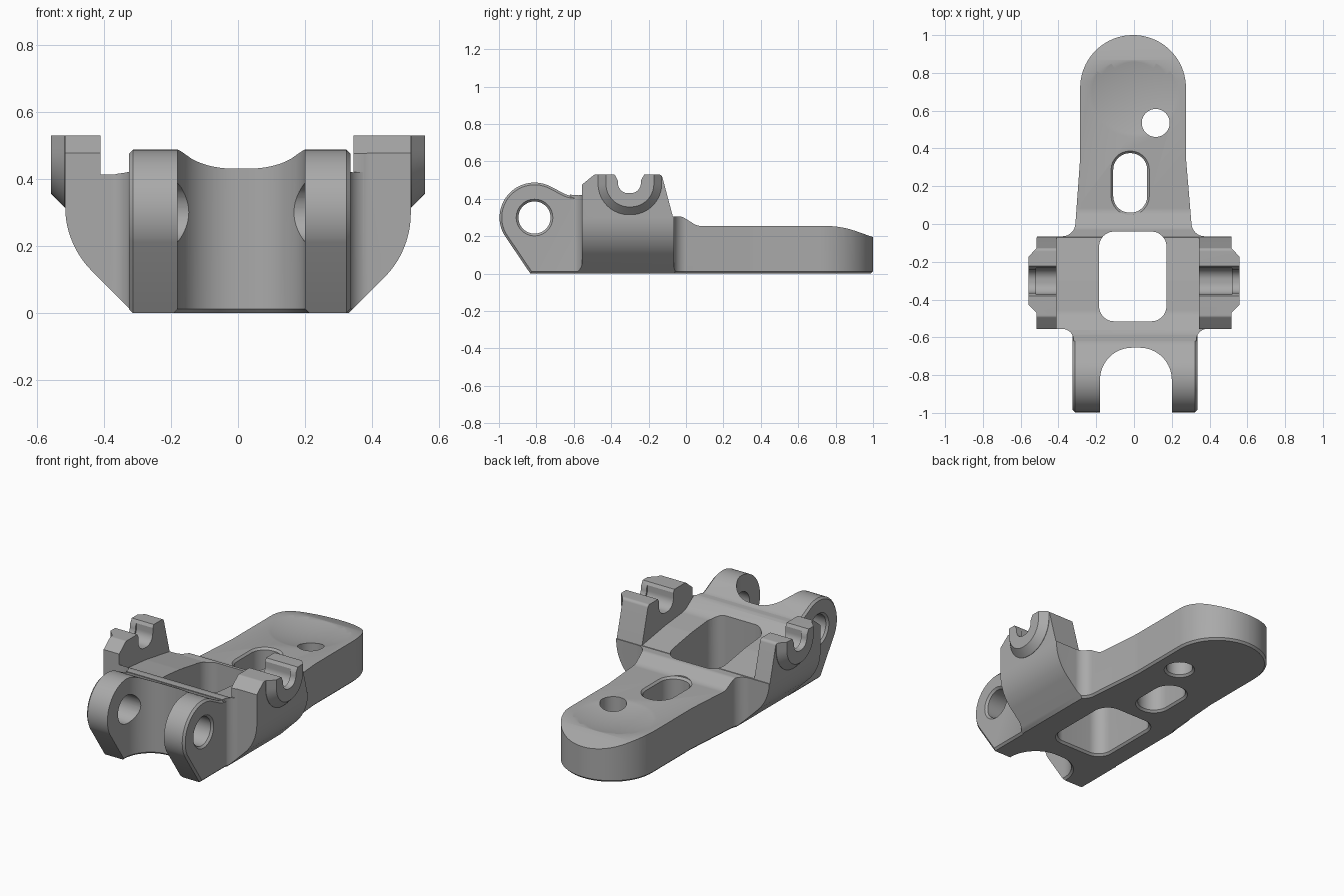
import bpy
import bmesh
from math import sin, cos, tan, radians
from mathutils import Vector

cube = bpy.data.objects.get("Cube")
if cube:
    bpy.data.objects.remove(cube, do_unlink=True)

grey = bpy.data.materials.new("machined_grey")
grey.use_nodes = True
grey.diffuse_color = (0.4, 0.4, 0.4, 1)
grey.node_tree.nodes["Principled BSDF"].inputs["Base Color"].default_value = (0.4, 0.4, 0.4, 1)


def fillet(corners, steps=12):
    """Polygon from (a, b) or (a, b, radius) corners."""
    pts = []
    for i, corner in enumerate(corners):
        b = Vector(corner[:2])
        if len(corner) == 2:
            new = [b]
        else:
            r = corner[2]
            u = (Vector(corners[i - 1][:2]) - b).normalized()
            v = (Vector(corners[(i + 1) % len(corners)][:2]) - b).normalized()
            half = u.angle(v) / 2
            centre = b + (u + v).normalized() * (r / sin(half))
            start, end = b + u * (r / tan(half)) - centre, b + v * (r / tan(half)) - centre
            new = [centre + start.slerp(end, k / steps).normalized() * r for k in range(steps + 1)]
        pts += [p for p in new if not pts or (p - pts[-1]).length > 1e-4]
    return pts


def circle(a, b, r, start=0, end=360, n=48):
    angles = [radians(start + (end - start) * k / n) for k in range(n)]
    return [Vector((a + r * cos(t), b + r * sin(t))) for t in angles]


def grow(pts, d):
    """Offset a counter-clockwise polygon outward by d."""
    out = []
    for i, p in enumerate(pts):
        e1 = (p - pts[i - 1]).normalized()
        e2 = (pts[(i + 1) % len(pts)] - p).normalized()
        n1, n2 = Vector((e1.y, -e1.x)), Vector((e2.y, -e2.x))
        out.append(p + (n1 + n2) * (d / (1 + n1.dot(n2))))
    return out


def prism(name, pts, axis, levels):
    """Stack the profile along an axis; each level is (position, offset)."""
    place = {"X": lambda p, h: (h, p.x, p.y),
             "Y": lambda p, h: (p.x, h, p.y),
             "Z": lambda p, h: (p.x, p.y, h)}[axis]
    bm = bmesh.new()
    rings = [[bm.verts.new(place(p, h)) for p in grow(pts, d)] for h, d in levels]
    n = len(pts)
    for low, high in zip(rings, rings[1:]):
        for i in range(n):
            j = (i + 1) % n
            bm.faces.new((low[i], low[j], high[j], high[i]))
    bm.faces.new(rings[0][::-1])
    bm.faces.new(rings[-1])
    bmesh.ops.recalc_face_normals(bm, faces=bm.faces)
    mesh = bpy.data.meshes.new(name)
    bm.to_mesh(mesh)
    bm.free()
    mesh.materials.append(grey)
    obj = bpy.data.objects.new(name, mesh)
    bpy.context.collection.objects.link(obj)
    return obj


def combine(target, tool, operation):
    mod = target.modifiers.new("boolean", "BOOLEAN")
    mod.operation, mod.solver, mod.object = operation, "EXACT", tool
    bpy.context.view_layer.objects.active = target
    bpy.ops.object.modifier_apply(modifier=mod.name)
    bpy.data.objects.remove(tool, do_unlink=True)


C = 0.012  # edge chamfer

# Plan outline: rounded tongue, flared waist and wings
plan = fillet([(-0.32, -0.62), (0.33, -0.62), (0.33, -0.555, 0.06), (0.6, -0.555),
               (0.6, -0.065), (0.31, -0.065, 0.07), (0.275, 0.35, 0.4), (0.275, 1, 0.279),
               (-0.285, 1, 0.279), (-0.285, 0.35, 0.4), (-0.315, -0.065, 0.07),
               (-0.6, -0.065), (-0.6, -0.555), (-0.32, -0.555, 0.06)], 20)
bracket = prism("clamp_bracket", plan, "Z", [(0, -C), (C, 0), (0.7, 0)])

# Rounded underside of the wings
hull = fillet([(-0.26, -0.05), (0.28, -0.05), (0.515, 0.185, 0.27), (0.515, 0.8),
               (-0.515, 0.8), (-0.515, 0.205, 0.27)], 20)
combine(bracket, prism("wing_hull", hull, "Y", [(-1.2, 0), (1.2, 0)]), "INTERSECT")

# Bevelled bosses on the outer wing faces
boss = fillet([(-0.47, 0.68), (-0.47, 0.315, 0.165), (-0.13, 0.315, 0.165), (-0.13, 0.68)], 16)
for side in (-1, 1):
    combine(bracket, prism("wing_boss", boss, "X",
                           [(side * 0.46, 0), (side * 0.517, 0), (side * 0.558, -0.042)]), "UNION")

# Side outline of tongue and wings
side_outline = fillet([(-0.7, -0.05), (1.1, -0.05), (1.1, 0.16), (0.83, 0.255, 0.5),
                       (0.06, 0.255, 0.08), (-0.02, 0.305, 0.04), (-0.07, 0.305),
                       (-0.13, 0.53, 0.02), (-0.49, 0.53, 0.02), (-0.557, 0.475),
                       (-0.557, 0.42), (-0.7, 0.425)])
combine(bracket, prism("side_outline", side_outline, "X", [(-0.9, 0), (0.9, 0)]), "INTERSECT")

# Saddle between the wings
saddle = fillet([(-0.66, 0.8), (-0.66, 0.435), (-0.56, 0.416), (-0.48, 0.362, 0.1),
                 (-0.3, 0.345, 0.3), (-0.06, 0.306), (0, 0.33), (0, 0.8)])
combine(bracket, prism("saddle_cutter", saddle, "X", [(-0.41, 0), (0.345, 0)]), "DIFFERENCE")

# Open bearing notches through the wings, wider inside
notch = fillet([(-0.41, 0.58), (-0.365, 0.5), (-0.36, 0.43, 0.055),
                (-0.245, 0.43, 0.055), (-0.24, 0.5), (-0.195, 0.58)])
combine(bracket, prism("notch_cutter", notch, "X", [(-0.8, 0), (0.8, 0)]), "DIFFERENCE")
seat = fillet([(-0.372, 0.6), (-0.372, 0.42, 0.06), (-0.233, 0.42, 0.06), (-0.233, 0.6)])
combine(bracket, prism("seat_cutter", seat, "X", [(-0.52, 0), (0.52, 0)]), "DIFFERENCE")

# Front fork with round ears
fork = fillet([(-0.832, 0), (-0.535, 0), (-0.535, 0.38), (-0.57, 0.41), (-0.635, 0.42, 0.1),
               (-0.717, 0.462)]) + circle(-0.81, 0.3, 0.187, 62, 213, 32)
combine(bracket, prism("front_fork", fork, "X",
                       [(-0.325, -C), (-0.313, 0), (0.323, 0), (0.335, -C)]), "UNION")

# Fork gap and hinge pin holes
gap = fillet([(-0.18, -1.2), (0.2, -1.2), (0.2, -0.655, 0.17), (-0.18, -0.655, 0.17)], 20)
combine(bracket, prism("gap_cutter", gap, "Z", [(-0.05, C), (0, C), (C, 0), (0.8, 0)]), "DIFFERENCE")
combine(bracket, prism("pin_cutter", circle(-0.81, 0.3, 0.086), "X",
                       [(-0.5, C), (-0.325, C), (-0.313, 0), (0.323, 0), (0.335, C), (0.5, C)]),
        "DIFFERENCE")

# Shallow thumb dish on the tongue
bpy.ops.mesh.primitive_uv_sphere_add(segments=128, ring_count=96, radius=0.975,
                                     location=(0, 0.7, 1.2))
dish = bpy.context.object
dish.name = "dish_cutter"
dish.data.materials.append(grey)
combine(bracket, dish, "DIFFERENCE")

# Large window, oblong slot and round hole
window = fillet([(-0.185, -0.515, 0.08), (0.172, -0.515, 0.08),
                 (0.172, -0.04, 0.08), (-0.185, -0.04, 0.08)])
combine(bracket, prism("window_cutter", window, "Z",
                       [(-0.05, C), (0, C), (C, 0), (0.8, 0)]), "DIFFERENCE")
slot = fillet([(-0.11, 0.06, 0.088), (0.07, 0.06, 0.088), (0.07, 0.375, 0.088), (-0.11, 0.375, 0.088)])
combine(bracket, prism("slot_cutter", slot, "Z",
                       [(-0.05, C), (0, C), (C, 0), (0.243, 0), (0.256, C), (0.6, C)]), "DIFFERENCE")
combine(bracket, prism("hole_cutter", circle(0.115, 0.535, 0.074), "Z",
                       [(-0.05, C), (0, C), (C, 0), (0.6, 0)]), "DIFFERENCE")

# Smooth curved faces, keep machined edges crisp
bpy.ops.object.select_all(action="DESELECT")
bracket.select_set(True)
bpy.context.view_layer.objects.active = bracket
bpy.ops.object.shade_smooth_by_angle(angle=radians(28))
